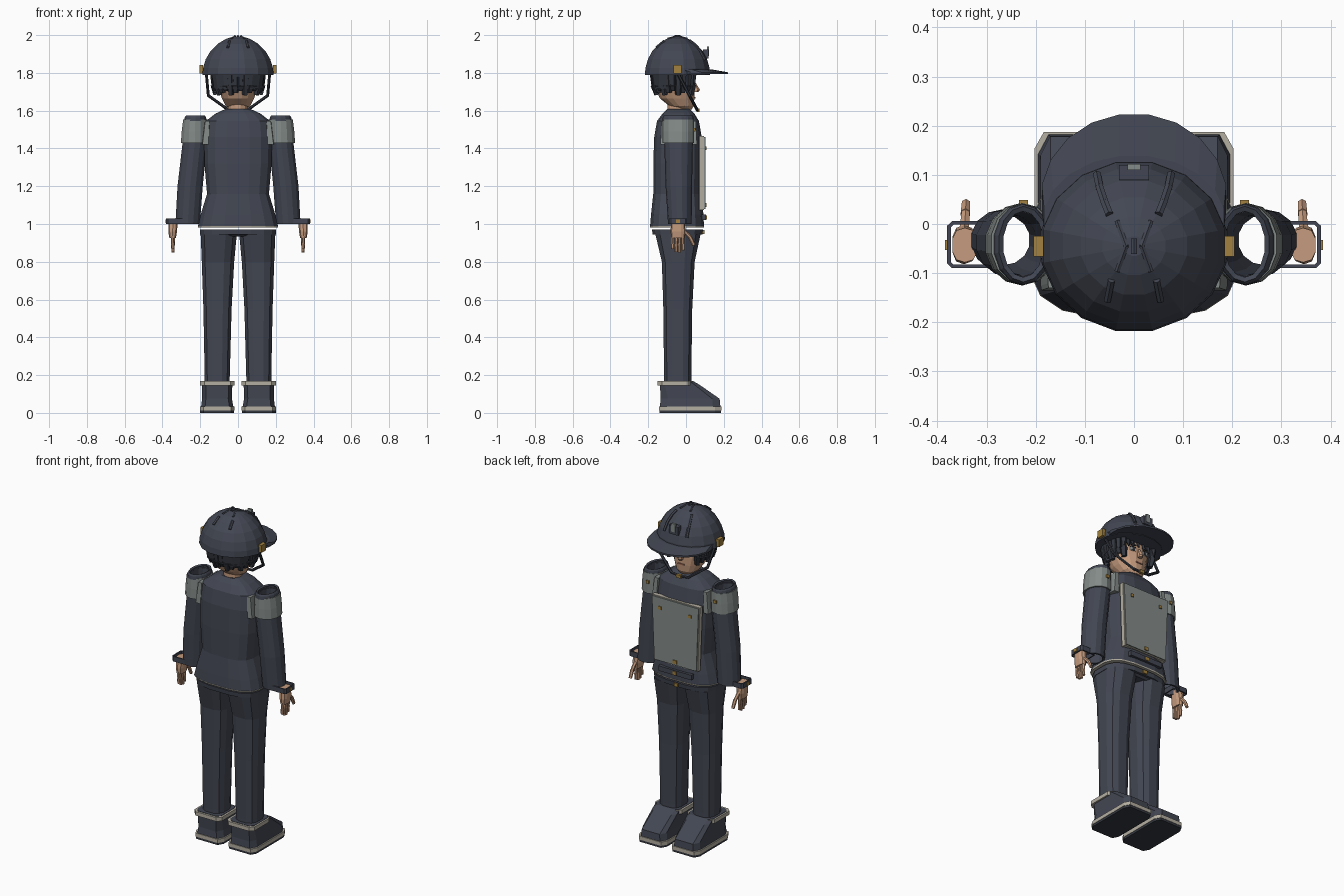
import bpy, bmesh, math
from mathutils import Vector, Matrix

cube = bpy.data.objects.get("Cube")
if cube:
    bpy.data.objects.remove(cube, do_unlink=True)


def material(name, r, g, b):
    m = bpy.data.materials.new(name)
    m.use_nodes = True
    m.diffuse_color = (r, g, b, 1)
    for node in m.node_tree.nodes:
        if node.type == 'BSDF_PRINCIPLED':
            node.inputs["Base Color"].default_value = (r, g, b, 1)
            node.inputs["Roughness"].default_value = 0.8
    return m


NAVY = material("navy_cloth", 0.055, 0.062, 0.084)
HAIR = material("dark_hair", 0.035, 0.04, 0.052)
GREY = material("grey_panel", 0.23, 0.26, 0.25)
CREAM = material("cream_trim", 0.46, 0.43, 0.36)
SKIN = material("skin", 0.56, 0.33, 0.21)
GOLD = material("gold_metal", 0.36, 0.22, 0.05)
WHITE = material("eye_white", 0.7, 0.7, 0.68)
LIP = material("lip", 0.36, 0.15, 0.1)


def finish(name, bm, mats, mirror=False, wall=0):
    mesh = bpy.data.meshes.new(name)
    bm.to_mesh(mesh)
    bm.free()
    for m in mats if isinstance(mats, (list, tuple)) else [mats]:
        mesh.materials.append(m)
    ob = bpy.data.objects.new(name, mesh)
    bpy.context.collection.objects.link(ob)
    if wall:
        s = ob.modifiers.new("wall", 'SOLIDIFY')
        s.thickness, s.offset = wall, -1
    if mirror:
        ob.modifiers.new("mirror", 'MIRROR').use_mirror_merge = False
    return ob


def oval(n, power=2):
    pts = []
    for i in range(n):
        a = 2 * math.pi * (i + 0.5) / n
        c, s = math.cos(a), math.sin(a)
        pts.append((math.copysign(abs(c) ** (2 / power), c),
                    math.copysign(abs(s) ** (2 / power), s)))
    return pts


def chamfered(c):
    k = 1 - c
    return [(1, -k), (1, k), (k, 1), (-k, 1), (-1, k), (-1, -k), (-k, -1), (k, -1)]


def loft(name, shape, rings, mats, mirror=False, wall=0, caps=True, rule=None):
    """Rings run bottom to top as (z, x0, x1, y0, y1)."""
    bm = bmesh.new()
    rows = [[bm.verts.new(((x0 + x1) / 2 + u * (x1 - x0) / 2,
                           (y0 + y1) / 2 + v * (y1 - y0) / 2, z)) for u, v in shape]
            for z, x0, x1, y0, y1 in rings]
    n = len(shape)
    for low, high in zip(rows, rows[1:]):
        for i in range(n):
            j = (i + 1) % n
            bm.faces.new((low[i], low[j], high[j], high[i]))
    if caps:
        bm.faces.new(rows[0][::-1])
        bm.faces.new(rows[-1])
    bm.normal_update()
    if rule:
        for f in bm.faces:
            f.material_index = rule(f)
    return finish(name, bm, mats, mirror, wall)


def box(name, centre, size, mat, mirror=False):
    bm = bmesh.new()
    bmesh.ops.create_cube(bm, size=1, matrix=Matrix.Translation(centre) @ Matrix.Diagonal((*size, 1)))
    return finish(name, bm, mat, mirror)


def rods(name, paths, radius, mat, mirror=False, tip=1, sides=6):
    bm = bmesh.new()
    for path in paths:
        for a, b in zip(path, path[1:]):
            a, b = Vector(a), Vector(b)
            rot = (b - a).to_track_quat('Z', 'Y').to_matrix().to_4x4()
            bmesh.ops.create_cone(bm, cap_ends=True, segments=sides, radius1=radius,
                                  radius2=radius * tip, depth=(b - a).length * 1.04,
                                  matrix=Matrix.Translation((a + b) / 2) @ rot)
    return finish(name, bm, mat, mirror)


def sym(z, half, y0, y1):
    return (z, -half, half, y0, y1)


# Boots: dark sole, cream welt, navy upper and cream collar
loft("boot_sole", chamfered(0.2), [(0, .02, .2, -.14, .185), (.013, .02, .2, -.14, .185)], HAIR, True)
loft("boot_welt", chamfered(0.2), [(.013, .018, .202, -.142, .187), (.035, .018, .202, -.142, .187)], CREAM, True)
loft("boot_upper", chamfered(0.25), [(.035, .025, .195, -.138, .182), (.075, .032, .19, -.134, .178),
                                     (.15, .03, .19, -.138, .07), (.17, .03, .19, -.138, .035)], NAVY, True)
loft("boot_collar", chamfered(0.25), [(.145, .018, .2, -.15, .035), (.168, .018, .2, -.15, .035)], CREAM, True)

# Trousers and belt
loft("trouser_leg", oval(12, 2.7), [(.165, .042, .178, -.118, .03), (.19, .042, .178, -.118, .03),
                                   (.55, .032, .185, -.122, .035), (.8, .018, .194, -.13, .048),
                                   (.945, .004, .2, -.165, .08)], NAVY, True)
loft("trouser_seat", oval(16, 3), [sym(.935, .1, -.14, .06), sym(.95, .19, -.165, .08)], NAVY)
loft("belt", oval(16, 3), [sym(.945, .203, -.178, .088), sym(.972, .205, -.182, .092)], NAVY)

# Jacket: fitted waist, flared skirt, cream lining below
loft("jacket", oval(16, 3), [sym(.988, .215, -.192, .097), sym(1.05, .2, -.187, .094),
                             sym(1.16, .166, -.175, .085), sym(1.32, .18, -.175, .087),
                             sym(1.46, .182, -.17, .085), sym(1.545, .172, -.155, .07),
                             sym(1.585, .12, -.125, .045), sym(1.61, .065, -.1, .02)],
     [NAVY, CREAM], rule=lambda f: int(f.normal.z < -0.9))
loft("jacket_hem", oval(16, 3), [sym(.982, .214, -.191, .096), sym(.99, .216, -.193, .098)], CREAM)
loft("armhole_trim", chamfered(0.1), [(1.42, .155, .19, -.135, .058), (1.545, .15, .175, -.13, .052)], GREY, True)

# Chest panel with cream edge, strap and studs
loft("panel_edge", chamfered(0.03), [sym(1.075, .145, .07, .096), sym(1.465, .16, .07, .096)], CREAM)
loft("chest_panel", chamfered(0.03), [sym(1.08, .14, .09, .103), sym(1.46, .155, .09, .103)], GREY)
box("lower_strap", (0, .095, 1.035), (.22, .024, .03), NAVY)
box("panel_stud", (.1, .104, 1.4), (.018, .01, .018), GOLD, True)
for label, y, z in (("strap", .107, 1.035), ("belt", .093, .958), ("panel", .104, 1.1)):
    box(label + "_buckle", (0, y, z), (.026, .01, .02), GOLD)

# Open sleeves, shoulder pads and cuffs
loft("sleeve", oval(14), [(1.0, .2, .333, -.095, .03), (1.2, .185, .322, -.108, .032),
                          (1.43, .162, .295, -.115, .036), (1.555, .17, .285, -.118, .036)],
     NAVY, True, .011, False)
loft("shoulder_pad", oval(14), [(1.43, .153, .304, -.125, .043), (1.49, .155, .3, -.125, .043),
                                (1.552, .16, .292, -.123, .042)], GREY, True, .012, False)
loft("shoulder_ring", oval(14), [(1.545, .164, .288, -.125, .042), (1.565, .168, .283, -.123, .04),
                                 (1.575, .174, .276, -.118, .036)], NAVY, True, .011, False)
box("shoulder_stud", (.225, .044, 1.5), (.018, .01, .018), GOLD, True)
loft("cuff", chamfered(0.2), [(1.0, .28, .38, -.09, .006), (1.03, .28, .38, -.09, .006)],
     NAVY, True, .008, False)
box("cuff_stud", (.379, -.043, 1.015), (.01, .02, .018), GOLD, True)

# Hands
loft("palm", oval(10, 2.6), [(.925, .328, .364, -.078, -.006), (.96, .322, .37, -.082, -.002),
                             (1.02, .318, .37, -.078, -.008)], SKIN, True)
fingers = [[(.347, y, .94), (.346, y * 1.02, .895), (.344, y, end)]
           for y, end in ((-.07, .868), (-.052, .853), (-.034, .85), (-.016, .86))]
rods("fingers", fingers, .0095, SKIN, True, .9)
rods("thumb", [[(.345, -.012, .965), (.343, .022, .93), (.342, .042, .888)]], .011, SKIN, True, .85)

# Neck and head
loft("neck", oval(12), [sym(1.56, .055, -.1, .01), sym(1.68, .052, -.1, .01)], SKIN)
loft("head", oval(16, 2.2), [sym(1.605, .04, -.04, .03), sym(1.625, .066, -.09, .042),
                             sym(1.665, .087, -.14, .046), sym(1.71, .103, -.16, .046),
                             sym(1.75, .112, -.165, .044), sym(1.82, .11, -.16, .04)], SKIN)

# Face
loft("nose", oval(6), [sym(1.698, .014, .03, .066), sym(1.71, .015, .03, .074),
                       sym(1.75, .007, .03, .05)], SKIN)
for part, z, wide, high, y, mat in (("eye", 1.742, .032, .018, .041, WHITE), ("iris", 1.742, .015, .018, .043, HAIR),
                                    ("eyelid", 1.753, .036, .006, .043, HAIR), ("brow", 1.771, .04, .008, .041, HAIR)):
    box(part, (.042, y, z), (wide, .009, high), mat, True)
box("mouth", (0, .045, 1.668), (.042, .008, .008), LIP)

# Hair: back shell plus pointed locks, leaving the face open
MID = -.045
loft("hair_cap", oval(16), [sym(1.715, .128, -.178, -.01), sym(1.81, .146, -.192, .02)], HAIR)
locks = []
for i in range(22):
    a = math.radians(-218 + i * 256 / 21)
    c, s = math.cos(a), math.sin(a)
    end = 1.685 + .012 * (i % 3)
    locks.append([(.132 * c, MID + .132 * s, 1.81), (.128 * c, MID + .126 * s, 1.735),
                  (.118 * c, MID + .115 * s, end)])
rods("hair_locks", locks, .021, HAIR, tip=.72, sides=5)
fringe = [[(x, .03, 1.81), (x * 1.08, .046, 1.768 - abs(x) * .25)] for x in (-.095, -.062, -.03, .005, .04, .07, .1)]
rods("fringe", fringe, .019, HAIR, tip=.25, sides=5)

# Helmet dome and brim
RX, RY, BASE, RISE = .192, .176, 1.79, .205
steps = [math.radians(t) for t in (10, 24, 38, 53, 68, 82)]
dome = [sym(BASE, RX, MID - RY, MID + RY)]
for t in steps:
    k = math.cos(t) ** 1.1
    dome.append(sym(BASE + RISE * math.sin(t), RX * k, MID - RY * k, MID + RY * k))
loft("helmet", oval(16), dome, NAVY)
loft("brim", oval(20), [sym(1.793, .19, -.12, .225), sym(1.803, .19, -.12, .225),
                        sym(1.818, .185, -.12, .14)], NAVY)


def on_dome(x, y):
    r = min(1, math.hypot(x / RX, (y - MID) / RY))
    return (x, y, BASE + RISE * math.sin(math.acos(r ** (1 / 1.1))))


# Helmet ridges, badge and side clips
rods("front_ridge", [[on_dome(.075, .1), on_dome(.07, .075), on_dome(.06, .045), on_dome(.05, .02)]],
     .009, NAVY, True)
rods("crown_ridge", [[on_dome(.034, .005), on_dome(.016, -.045), on_dome(.034, -.095)]], .006, NAVY, True)
rods("rear_ridge", [[on_dome(.046, -.115), on_dome(.054, -.155)]], .008, NAVY, True)
rods("crown_fin", [[on_dome(0, -.03), on_dome(0, -.06)]], .007, NAVY)
box("badge_mount", (0, .105, 1.9), (.062, .03, .05), NAVY)
box("badge_plate", (0, .116, 1.915), (.026, .012, .05), GREY)
box("helmet_clip", (.194, MID, 1.82), (.02, .042, .044), GOLD, True)

# Chin strap
rods("chin_strap", [[(.168, MID, 1.8), (.157, .018, 1.68), (.055, .058, 1.607), (0, .06, 1.603)]],
     .008, HAIR, True)
box("strap_clasp", (0, .064, 1.603), (.03, .016, .018), GOLD)
